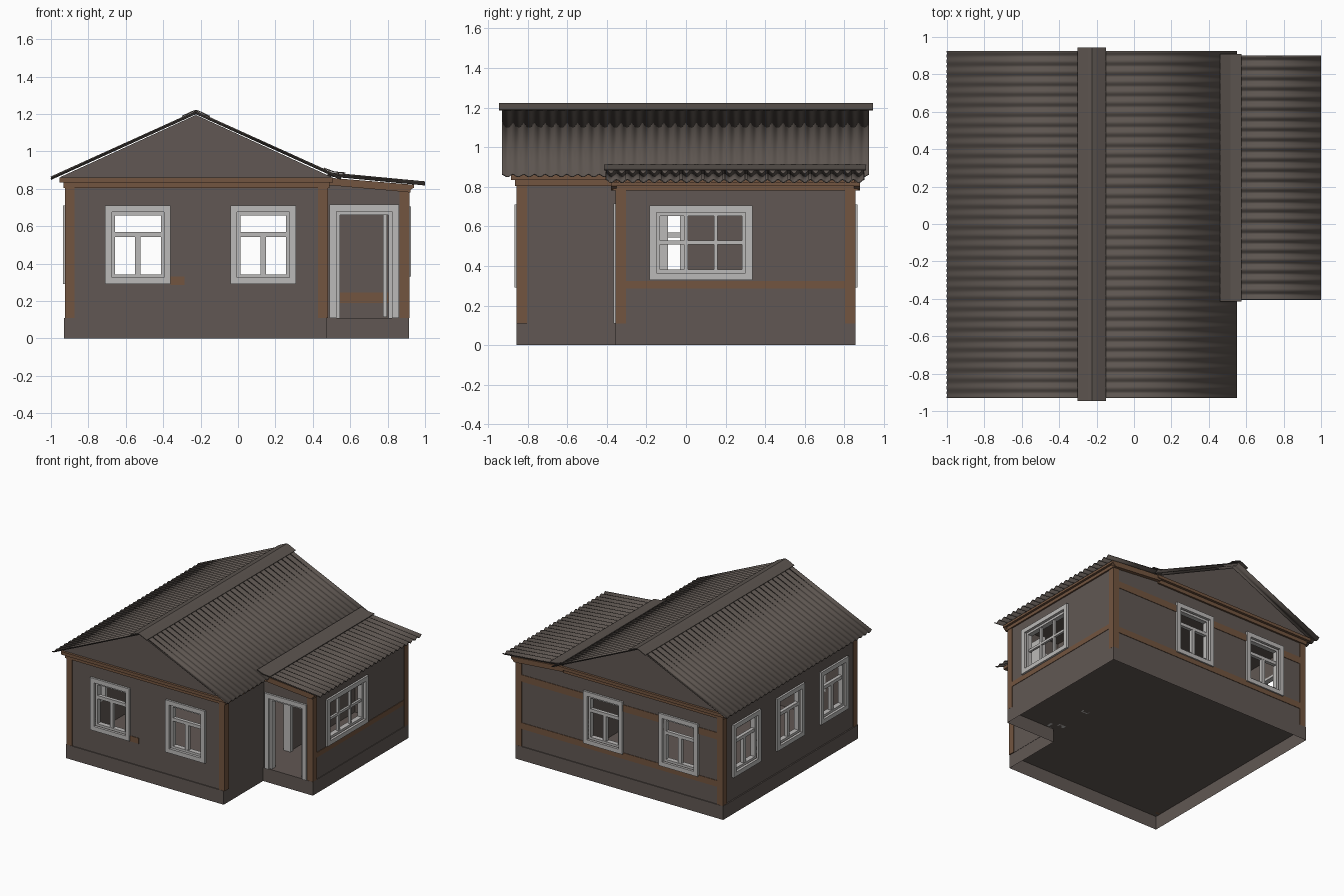
import bpy, bmesh, math
from mathutils import Matrix, Vector

if "Cube" in bpy.data.objects:
    bpy.data.objects.remove(bpy.data.objects["Cube"])


def material(name, rgb):
    m = bpy.data.materials.new(name)
    m.diffuse_color = (*rgb, 1)
    m.use_nodes = True
    m.node_tree.nodes["Principled BSDF"].inputs["Base Color"].default_value = m.diffuse_color
    return m


WALL = material("dark_wall", (0.120, 0.097, 0.087))
ROOF = material("roof_sheet", (0.108, 0.090, 0.079))
BROWN = material("brown_timber", (0.170, 0.090, 0.050))
PALE = material("pale_frame", (0.50, 0.49, 0.48))


def make(name, verts, faces, mat, M=Matrix(), thick=0, offset=-1, smooth=False):
    me = bpy.data.meshes.new(name)
    me.from_pydata([M @ Vector(v) for v in verts], [], faces)
    me.materials.append(mat)
    ob = bpy.data.objects.new(name, me)
    bpy.context.collection.objects.link(ob)
    if thick:
        s = ob.modifiers.new("thickness", 'SOLIDIFY')
        s.thickness, s.offset = thick, offset
    if smooth:
        bpy.ops.object.select_all(action='DESELECT')
        ob.select_set(True)
        bpy.context.view_layer.objects.active = ob
        bpy.ops.object.shade_smooth_by_angle(angle=math.radians(50))
    return ob


def boxes(name, items, mat, M=Matrix()):
    """One object from boxes (x0, x1, y0, y1, z0, z1)."""
    verts, faces = [], []
    for x0, x1, y0, y1, z0, z1 in items:
        b = len(verts)
        verts += [(x, y, z) for z in (z0, z1) for x, y in ((x0, y0), (x1, y0), (x1, y1), (x0, y1))]
        faces += [tuple(b + i for i in f) for f in
                  ((3, 2, 1, 0), (4, 5, 6, 7), (0, 1, 5, 4), (1, 2, 6, 5), (2, 3, 7, 6), (3, 0, 4, 7))]
    return make(name, verts, faces, mat, M)


def prism(name, pts, y0, y1, mat):
    """Closed x-z profile (counter-clockwise from the front) extruded in y."""
    n = len(pts)
    verts = [(x, y, z) for y in (y0, y1) for x, z in pts]
    faces = [tuple(range(n)), tuple(reversed(range(n, 2 * n)))]
    faces += [(i, n + i, n + (i + 1) % n, (i + 1) % n) for i in range(n)]
    return make(name, verts, faces, mat)


def strip(name, pts, y0, y1, mat, thick):
    """Open x-z profile extruded in y."""
    n = len(pts)
    verts = [(x, y, z) for y in (y0, y1) for x, z in pts]
    return make(name, verts, [(i, i + 1, n + i + 1, n + i) for i in range(n - 1)], mat, thick=thick, offset=0)


def side(x, y, degrees):
    """Wall frame: local x along wall, local y inward."""
    return Matrix.Translation((x, y, 0)) @ Matrix.Rotation(math.radians(degrees), 4, 'Z')


def wall(name, M, u0, u1, holes=(), z0=0.11, z1=0.82):
    us = sorted({u0, u1, *[h[0] for h in holes], *[h[1] for h in holes]})
    zs = sorted({z0, z1, *[h[2] for h in holes], *[h[3] for h in holes]})
    n = len(us)
    verts = [(u, 0, z) for z in zs for u in us]
    faces = []
    for j in range(len(zs) - 1):
        for i in range(n - 1):
            u, z = (us[i] + us[i + 1]) / 2, (zs[j] + zs[j + 1]) / 2
            if not any(h[0] < u < h[1] and h[2] < z < h[3] for h in holes):
                faces.append((j * n + i, j * n + i + 1, (j + 1) * n + i + 1, (j + 1) * n + i))
    make(name, verts, faces, WALL, M, thick=0.045)


def ring(a, b, c, d, w, y0, y1, bottom=True):
    r = [(a, a + w, y0, y1, c, d), (b - w, b, y0, y1, c, d), (a + w, b - w, y0, y1, d - w, d)]
    return r + [(a + w, b - w, y0, y1, c, c + w)] if bottom else r


CASING = 0.035


def hole(w):
    a, b, c, d = w
    return (a + CASING, b - CASING, c + CASING, d - CASING)


def window(name, M, w, wide=False):
    a, b, c, d = w
    parts = ring(a, b, c, d, CASING, -0.016, 0.005)
    parts += ring(*hole(w), 0.018, 0.005, 0.045)
    a, b, c, d = hole(w)
    if wide:      # six panes
        m = (c + d) / 2
        parts.append((a, b, 0.012, 0.03, m - 0.01, m + 0.01))
        for t in (1 / 3, 2 / 3):
            u = a + (b - a) * t
            parts.append((u - 0.009, u + 0.009, 0.011, 0.031, c, d))
    else:         # transom with two casements below
        m, t = (a + b) / 2, c + (d - c) * 0.66
        parts.append((a, b, 0.008, 0.036, t - 0.013, t + 0.013))
        parts.append((m - 0.015, m + 0.015, 0.009, 0.035, c, t))
    boxes(name, parts, PALE, M)


# Wall frames
FRONT, BACK, LEFT = side(0, -0.85, 0), side(0, 0.85, 180), side(-0.92, 0, 270)
INNER, PORCH, RIGHT = side(0.475, 0, 90), side(0, -0.35, 0), side(0.91, 0, 90)

# Walls with windows
sets = [
    ("front", FRONT, -0.92, 0.475, [(-0.71, -0.36, 0.29, 0.71), (-0.04, 0.31, 0.29, 0.71)], False),
    ("back", BACK, -0.91, 0.92, [(-0.31, 0.04, 0.29, 0.71), (0.36, 0.71, 0.29, 0.71)], False),
    ("left", LEFT, -0.85, 0.85, [(c - 0.175, c + 0.175, 0.29, 0.71) for c in (-0.555, 0, 0.555)], False),
    ("extension_right", RIGHT, -0.35, 0.85, [(-0.185, 0.335, 0.33, 0.705)], True),
]
for name, M, u0, u1, wins, wide in sets:
    wall(name + "_wall", M, u0, u1, [hole(w) for w in wins])
    for i, w in enumerate(wins):
        window(f"{name}_window_{i + 1}", M, w, wide)

# Walls with doorways
wall("inner_wall", INNER, -0.85, 0.85, [(-0.28, -0.02, 0.11, 0.69)])
boxes("inner_door_frame", ring(-0.30, 0.0, 0.11, 0.71, 0.03, -0.012, 0.05, False), PALE, INNER)
wall("extension_front_wall", PORCH, 0.475, 0.91, [(0.525, 0.825, 0.11, 0.68)])
boxes("door_frame", ring(0.49, 0.86, 0.11, 0.715, 0.036, -0.016, 0.005, False)
      + ring(0.525, 0.825, 0.11, 0.68, 0.02, 0.005, 0.05, False), PALE, PORCH)
boxes("open_door", [(0.775, 0.797, 0.05, 0.26, 0.115, 0.66)], PALE, PORCH)

# Hollow foundation with floor
outline = [(-0.93, -0.857), (0.473, -0.857), (0.473, -0.357), (0.915, -0.357), (0.915, 0.857), (-0.93, 0.857)]
n = len(outline)
make("foundation", [(x, y, z) for z in (0, 0.11) for x, y in outline],
     [tuple(range(n, 2 * n))] + [(i, (i + 1) % n, n + (i + 1) % n, n + i) for i in range(n)], WALL)
boxes("ceiling", [(-0.91, 0.47, -0.84, 0.84, 0.82, 0.83), (0.47, 0.9, -0.34, 0.84, 0.805, 0.815)], WALL)

# Corner posts
for i, (x, y, sx, sy) in enumerate([(-0.92, -0.85, 1, 1), (0.475, -0.85, -1, 1), (0.91, -0.35, -1, 1),
                                    (0.91, 0.85, -1, -1), (-0.92, 0.85, 1, -1)]):
    xs = sorted((x - sx * 0.006, x + sx * 0.046))
    ys = sorted((y - sy * 0.006, y + sy * 0.046))
    boxes(f"corner_post_{i + 1}", [(*xs, *ys, 0.11, 0.81)], BROWN)

# Stepped cornice around the main block
for name, o, z0, z1 in (("lower_cornice", 0.014, 0.805, 0.835), ("upper_cornice", 0.034, 0.835, 0.86)):
    a, b, y = -0.92 - o, 0.475 + o, 0.85 + o
    boxes(name, [(a, b, -y, -0.85, z0, z1), (a, b, 0.85, y, z0, z1),
                 (a, -0.92, -0.85, 0.85, z0, z1), (0.475, b, -0.85, 0.85, z0, z1)], BROWN)

# Sloping cornice on the extension
for name, y0, y1 in (("front", -0.378, -0.35), ("back", 0.85, 0.878)):
    prism(f"extension_{name}_cornice", [(0.48, 0.82), (0.91, 0.782), (0.94, 0.808), (0.94, 0.822), (0.48, 0.86)],
          y0, y1, BROWN)
boxes("extension_side_cornice", [(0.91, 0.922, -0.37, 0.87, 0.78, 0.805),
                                 (0.91, 0.94, -0.378, 0.878, 0.805, 0.823)], BROWN)

# Gables
for name, y0, y1 in (("front", -0.865, -0.83), ("back", 0.83, 0.865)):
    prism(name + "_gable", [(-0.95, 0.858), (0.50, 0.858), (0.50, 0.863), (-0.225, 1.195), (-0.95, 0.863)],
          y0, y1, WALL)


# Corrugated roof sheets
def corrugated(name, p, q, y0, y1, waves, amp):
    k = waves * 8
    verts, faces = [], []
    for i in range(k + 1):
        y, dz = y0 + (y1 - y0) * i / k, amp * math.cos(i * math.pi / 4)
        verts += [(p[0], y, p[1] + dz), (q[0], y, q[1] + dz)]
        if i:
            faces.append((2 * i - 2, 2 * i - 1, 2 * i + 1, 2 * i))
    make(name, verts, faces, ROOF, thick=0.006, offset=0, smooth=True)


corrugated("left_roof", (-1.0, 0.857), (-0.225, 1.208), -0.93, 0.925, 34, 0.006)
corrugated("right_roof", (-0.225, 1.208), (0.55, 0.857), -0.93, 0.925, 34, 0.006)
corrugated("extension_roof", (0.48, 0.878), (1.0, 0.829), -0.405, 0.90, 24, 0.008)
strip("ridge_cap", [(-0.30, 1.187), (-0.245, 1.213), (-0.225, 1.22), (-0.205, 1.213), (-0.15, 1.187)],
      -0.945, 0.945, ROOF, 0.006)
strip("roof_flashing", [(0.46, 0.91), (0.515, 0.89), (0.575, 0.885)], -0.415, 0.91, ROOF, 0.006)

# Thin brown boards on the walls
boxes("back_boards", [(a, b, -0.004, 0.001, 0.63, 0.685) for a, b in ((-0.87, -0.31), (0.04, 0.36), (0.71, 0.88))]
      + [(-0.87, 0.88, -0.004, 0.001, 0.25, 0.30)], BROWN, BACK)
boxes("extension_board", [(-0.31, 0.81, -0.004, 0.001, 0.285, 0.325)], BROWN, RIGHT)
boxes("front_patch", [(-0.36, -0.285, -0.004, 0.001, 0.285, 0.33)], BROWN, FRONT)
boxes("inside_board", [(0.53, 0.86, 0.80, 0.804, 0.19, 0.245)], BROWN)
